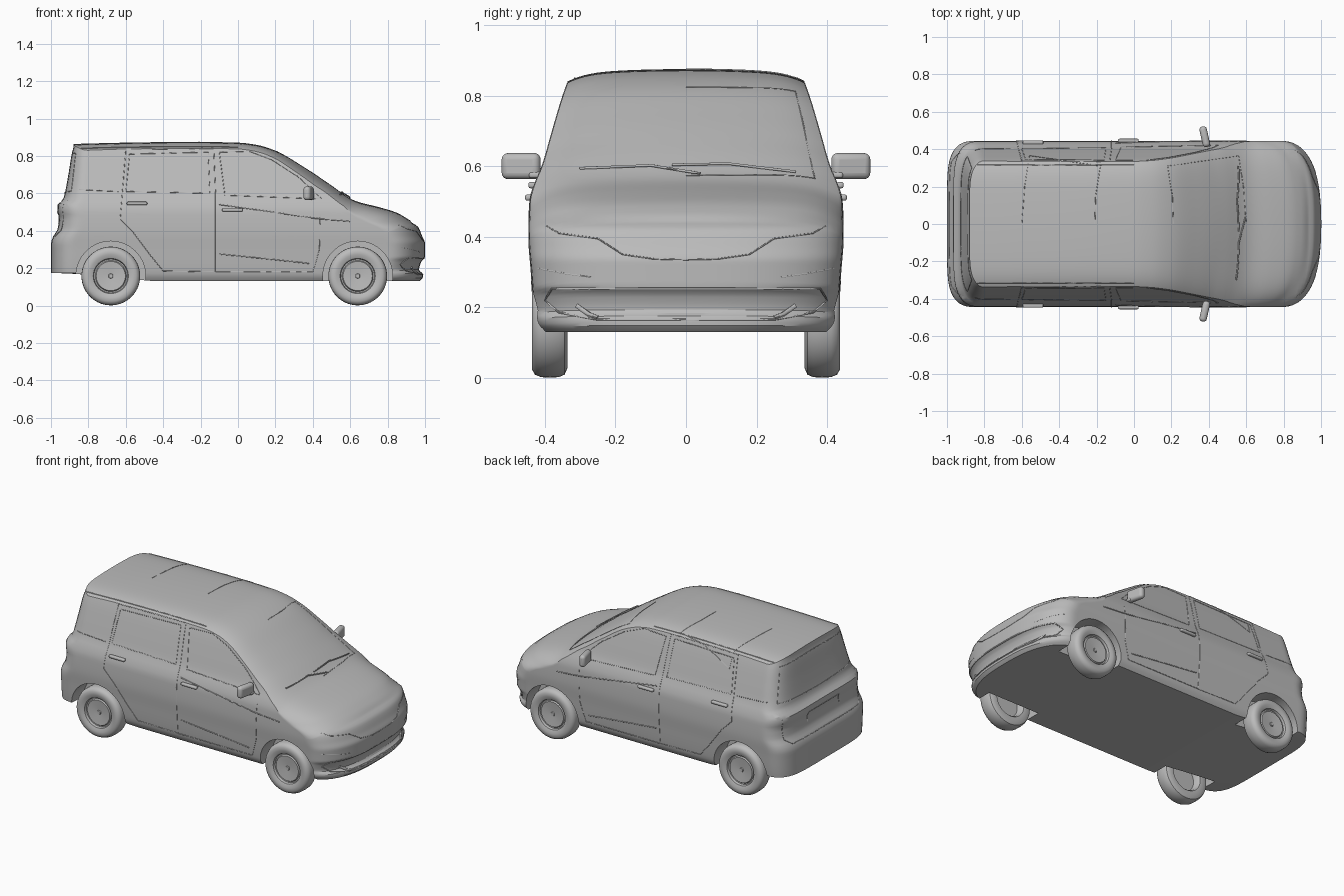
import bpy, bmesh, math
from mathutils import Vector
from mathutils.bvhtree import BVHTree

if "Cube" in bpy.data.objects:
    bpy.data.objects.remove(bpy.data.objects["Cube"])

grey = bpy.data.materials.new("body grey")
grey.diffuse_color = (0.5, 0.5, 0.5, 1)
grey.use_nodes = True
grey.node_tree.nodes["Principled BSDF"].inputs["Base Color"].default_value = grey.diffuse_color

# profiles: (position, value)
TOP = [(-.88, .864), (-.6, .871), (-.25, .875), (0, .871), (.1, .859), (.2, .828), (.35, .742),
       (.5, .642), (.6, .572), (.64, .555), (.75, .527), (.85, .496), (.92, .455)]
SILL = [(-.88, .175), (-.8, .17), (-.5, .135), (-.42, .13), (.92, .13)]
WIDTH = [(.13, .405), (.16, .424), (.22, .432), (.3, .438), (.4, .445), (.5, .441), (.55, .428),
         (.6, .407), (.7, .378), (.8, .348), (.87, .322)]
NOSE = [(.13, .97), (.15, .988), (.17, .988), (.19, .968), (.235, .98), (.26, 1.0), (.33, 1.0),
        (.37, .985), (.42, .963), (.455, .92), (.9, .92)]
TAIL = [(.13, -.998), (.2, -1), (.33, -1), (.37, -.988), (.41, -.964), (.48, -.957), (.5, -.966),
        (.54, -.966), (.565, -.936), (.6, -.926), (.7, -.907), (.82, -.887), (.845, -.88), (.9, -.88)]


def curve_at(tab, x):
    """Smooth interpolation through a table, limited to avoid overshoot."""
    if x <= tab[0][0]:
        return tab[0][1]
    if x >= tab[-1][0]:
        return tab[-1][1]
    n = len(tab)
    i = next(k for k in range(n - 1) if x <= tab[k + 1][0])

    def grad(k):
        return (tab[k + 1][1] - tab[k][1]) / (tab[k + 1][0] - tab[k][0])

    def tangent(k):
        if k == 0 or k == n - 1:
            return grad(min(k, n - 2))
        a, b = grad(k - 1), grad(k)
        return 0 if a * b <= 0 else 2 * a * b / (a + b)
    (x0, y0), (x1, y1) = tab[i], tab[i + 1]
    h = x1 - x0
    t = (x - x0) / h
    return (y0 * (1 + 2 * t) * (1 - t) ** 2 + y1 * t * t * (3 - 2 * t)
            + h * (tangent(i) * t * (1 - t) ** 2 + tangent(i + 1) * t * t * (t - 1)))


def body_point(s, u, v):
    """s runs along the van, u across it, v from sill to roof."""
    a = abs(u)
    hood = min(1, max(0, (s - .5) / .2))
    drop = .012 * a ** 2 + (.022 + .022 * hood) * a ** 8
    zb = curve_at(SILL, s)
    z = zb + v * (curve_at(TOP, s) - drop - zb)
    x = s
    if s > .6:
        front = curve_at(NOSE, z) - .19 * (1 - math.sqrt(1 - a ** 2.7))
        x = .6 + (s - .6) / .32 * (front - .6)
    elif s < -.6:
        depth = .12 if z < .5 else .12 - .12 * (z - .5)
        rear = curve_at(TAIL, z) + depth * (1 - math.sqrt(1 - a ** 6))
        x = -.6 + (s + .6) / .28 * (rear + .6) * -1
    x -= .04 * a * a * max(0, 1 - abs(s - .45) / .45) * v   # bowed windscreen
    return Vector((x, u * curve_at(WIDTH, z), z))


def finish(ob, angle=35):
    ob.data.materials.clear()
    ob.data.materials.append(grey)
    bpy.ops.object.select_all(action='DESELECT')
    ob.select_set(True)
    bpy.context.view_layer.objects.active = ob
    bpy.ops.object.shade_smooth_by_angle(angle=math.radians(angle))
    return ob


def from_bmesh(name, bm):
    bmesh.ops.recalc_face_normals(bm, faces=bm.faces[:])
    me = bpy.data.meshes.new(name)
    bm.to_mesh(me)
    bm.free()
    ob = bpy.data.objects.new(name, me)
    bpy.context.collection.objects.link(ob)
    return ob


# body shell: the six sides of a grid box, shaped by body_point
NS, NU, NV = 72, 32, 36
bm, grid = bmesh.new(), {}


def vert(i, j, k):
    if (i, j, k) not in grid:
        grid[i, j, k] = bm.verts.new(body_point(-.88 + 1.8 * i / NS,
                                     math.sin((j / NU - .5) * math.pi), k / NV))
    return grid[i, j, k]


def patch(na, nb, f):
    for a in range(na):
        for b in range(nb):
            bm.faces.new([vert(*f(a, b)), vert(*f(a + 1, b)), vert(*f(a + 1, b + 1)), vert(*f(a, b + 1))])


for end in (0, 1):
    patch(NS, NU, lambda a, b: (a, b, end * NV))
    patch(NS, NV, lambda a, b: (a, end * NU, b))
    patch(NU, NV, lambda a, b: (end * NS, a, b))
bmesh.ops.recalc_face_normals(bm, faces=bm.faces[:])
tree = BVHTree.FromBMesh(bm)
body = from_bmesh("body_shell", bm)

# wheel arches
WHEELS = [(x, side) for x in (-.68, .64) for side in (-1, 1)]
for x, side in WHEELS:
    bpy.ops.mesh.primitive_cylinder_add(vertices=64, radius=.186, depth=.3,
                                        location=(x, side * .46, .158), rotation=(math.pi / 2, 0, 0))
    cutter = bpy.context.object
    cutter.hide_render = True
    bpy.context.view_layer.objects.active = body
    mod = body.modifiers.new("arch", 'BOOLEAN')
    mod.operation, mod.object, mod.solver = 'DIFFERENCE', cutter, 'EXACT'
    bpy.ops.object.modifier_apply(modifier=mod.name)
    bpy.data.objects.remove(cutter)
finish(body, 30)

# wheels: lathed tyre, rim and hub, (radius, outward offset)
RING = [(.0, .036), (.011, .036), (.013, .03), (.05, .033), (.078, .036), (.083, .028), (.09, .028), (.094, .042),
        (.115, .051), (.135, .05), (.149, .042), (.156, .025), (.157, 0), (.156, -.025), (.149, -.042),
        (.13, -.05), (.1, -.047), (.092, -.038), (.085, -.005), (.0, -.005)]
for x, side in WHEELS:
    bm = bmesh.new()
    vs = [bm.verts.new((r, y * side, 0)) for r, y in RING]
    es = [bm.edges.new(p) for p in zip(vs, vs[1:])]
    bmesh.ops.spin(bm, geom=vs + es, axis=(0, 1, 0), cent=(0, 0, 0), angle=2 * math.pi, steps=56)
    bmesh.ops.remove_doubles(bm, verts=bm.verts[:], dist=1e-5)
    wheel = from_bmesh(("front" if x > 0 else "rear") + "_wheel", bm)
    wheel.location = (x, side * .386, .158)
    finish(wheel, 40)

# trim lines laid on the body by ray casting
CAST = {'right': lambda a, b: ((a, -1, b), (0, 1, 0)), 'left': lambda a, b: ((a, 1, b), (0, -1, 0)),
        'front': lambda a, b: ((2, a, b), (-1, 0, 0)), 'rear': lambda a, b: ((-2, a, b), (1, 0, 0)),
        'top': lambda a, b: ((a, b, 2), (0, 0, -1))}


def trim(name, lines, views, radius=.002, lift=0):
    cu = bpy.data.curves.new(name, 'CURVE')
    cu.dimensions, cu.bevel_depth, cu.bevel_resolution, cu.use_fill_caps = '3D', radius, 1, True
    for view in views:
        for line in lines:
            pts = []
            for (a, b), (c, d) in zip(line, line[1:]):
                n = max(1, round(math.hypot(c - a, d - b) / .02))
                pts += [(a + (c - a) * t / n, b + (d - b) * t / n) for t in range(n)]
            hits = []
            for p in pts + [line[-1]]:
                o, d = CAST[view](*p)
                loc, nor, _, _ = tree.ray_cast(Vector(o), Vector(d))
                if loc:
                    hits.append(loc + nor * lift)
            sp = cu.splines.new('POLY')
            sp.points.add(len(hits) - 1)
            for q, h in zip(sp.points, hits):
                q.co = (*h, 1)
    ob = bpy.data.objects.new(name, cu)
    bpy.context.collection.objects.link(ob)
    bpy.ops.object.select_all(action='DESELECT')
    ob.select_set(True)
    bpy.context.view_layer.objects.active = ob
    bpy.ops.object.convert(target='MESH')
    finish(bpy.context.object, 60)


def both(line):
    return [line, [(-a, b) for a, b in line]]


SIDES = ('right', 'left')
trim("door_seams", [[(-.13, .84), (-.12, .6), (-.12, .18)],
                    [(-.13, .84), (-.6, .835), (-.63, .46), (-.56, .39), (-.47, .27), (-.4, .185), (-.12, .18)],
                    [(-.12, .18), (.4, .18), (.435, .3), (.44, .52)]], SIDES)
trim("side_window_frames", [[(-.1, .82), (.06, .825), (.18, .78), (.32, .69), (.45, .57), (-.07, .59), (-.1, .82)],
                            [(-.6, .61), (-.58, .81), (-.16, .82), (-.15, .6), (-.6, .61)],
                            [(-.85, .62), (-.64, .61)]], SIDES)
trim("side_creases", [[(-.1, .54), (.15, .505), (.42, .465), (.6, .45)], [(-.1, .275), (.15, .25), (.38, .225)]], SIDES, .003)
trim("windscreen_frame", both([(.21, 0), (.205, .15), (.18, .31), (.35, .335), (.56, .365), (.585, .2), (.6, 0)]), ['top'])
trim("hood_and_lamp_seams", both([(.395, .43), (.36, .41), (.25, .395), (.18, .35), (.09, .337), (0, .335)])
     + both([(.42, .31), (.34, .295), (.27, .285)]), ['front'])
trim("grille_frame", both([(0, .253), (.38, .253), (.4, .22), (.36, .185), (.25, .165), (0, .165)]), ['front'], .003)
trim("bumper_blades", both([(.31, .205), (.275, .18), (.25, .17)]), ['front'], .007)
trim("tailgate_seams", both([(0, .82), (.3, .815), (.36, .61), (0, .6)]) + both([(.38, .56), (.37, .4), (.33, .37), (0, .37)])
     + both([(.16, .44), (.15, .5), (0, .5)]), ['rear'])
trim("wipers", [[(-.3, .59), (-.1, .598), (.04, .575)], [(-.04, .6), (.12, .603), (.31, .58)]], ['front'], .004, .005)
trim("roof_rails", [[(-.84, y), (0, y)] for y in (-.315, .315)], ['top'], .003)


# door handles and mirrors
def rounded(name, loc, size, rot=(0, 0, 0), bevel=.4):
    bpy.ops.mesh.primitive_cube_add(size=1, location=loc, rotation=rot)
    ob = bpy.context.object
    ob.name, ob.scale = name, size
    bpy.ops.object.transform_apply(location=False, rotation=False)
    mod = ob.modifiers.new("round", 'BEVEL')
    mod.width, mod.segments = min(size) * bevel, 4
    return finish(ob, 50)


for side in (-1, 1):
    rounded("rear_door_handle", (-.54, side * .436, .546), (.11, .022, .018))
    rounded("front_door_handle", (-.03, side * .445, .511), (.11, .022, .018))
    rounded("mirror_housing", (.378, side * .467, .6), (.04, .112, .074), (0, 0, side * .22), .45)
    rounded("mirror_stalk", (.39, side * .415, .575), (.035, .06, .018))
